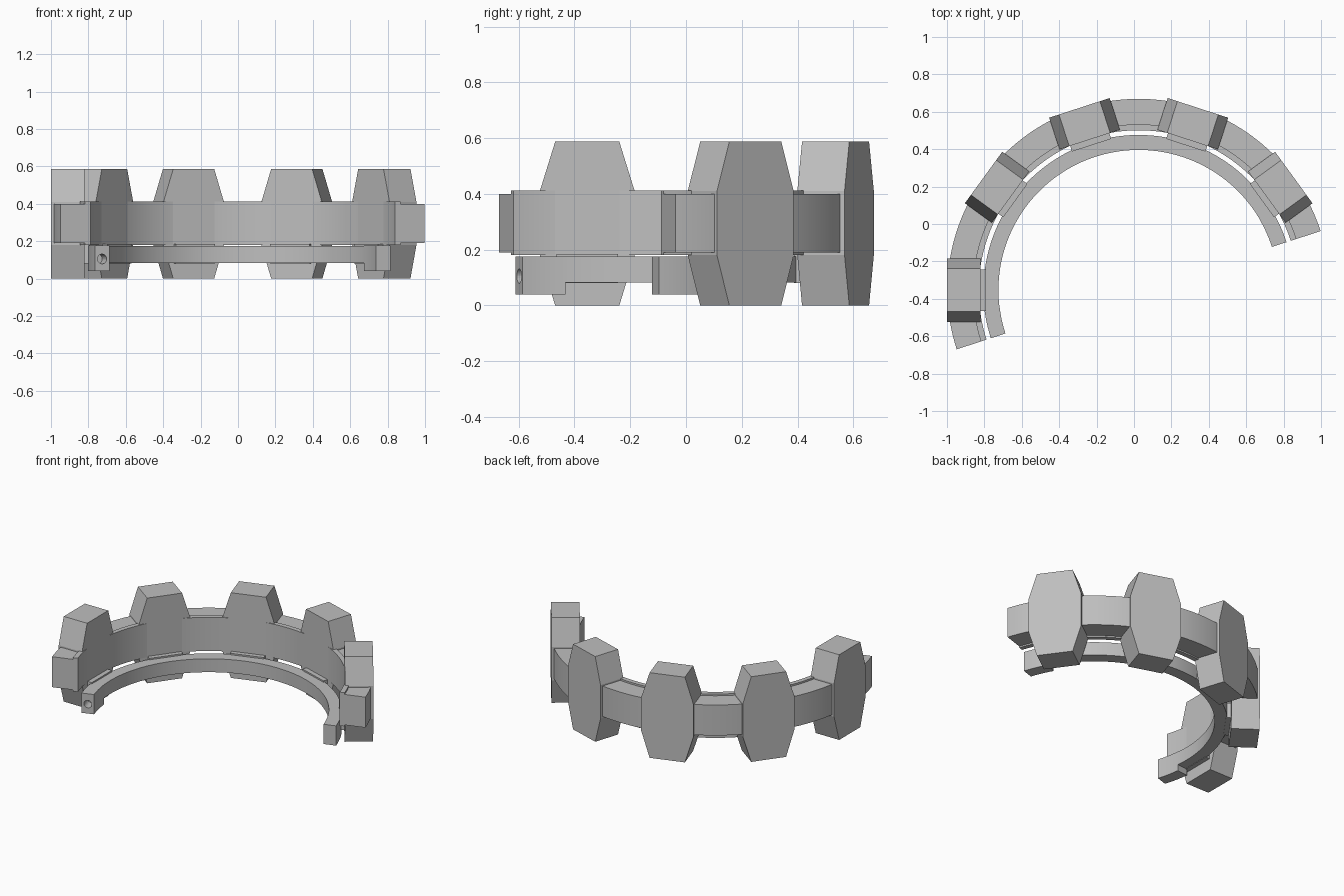
import bpy, bmesh, math
from mathutils import Matrix, Vector

cube = bpy.data.objects.get("Cube")
if cube:
    bpy.data.objects.remove(cube, do_unlink=True)

CENTRE = Vector((0.025, -0.354, 0))
START, END = 18, 198          # the half ring, in degrees
R = 1.025                     # outer radius

grey = bpy.data.materials.new("plain grey")
grey.use_nodes = True
colour = (0.52, 0.52, 0.52, 1)
grey.diffuse_color = colour
grey.node_tree.nodes["Principled BSDF"].inputs["Base Color"].default_value = colour


def finish(name, bm):
    bmesh.ops.recalc_face_normals(bm, faces=bm.faces)
    mesh = bpy.data.meshes.new(name)
    bm.to_mesh(mesh)
    bm.free()
    mesh.materials.append(grey)
    obj = bpy.data.objects.new(name, mesh)
    bpy.context.collection.objects.link(obj)
    return obj


def smooth(obj):
    bpy.ops.object.select_all(action='DESELECT')
    obj.select_set(True)
    bpy.context.view_layer.objects.active = obj
    bpy.ops.object.shade_smooth_by_angle(angle=math.radians(30))


def arc(name, r0, r1, z0, z1, a0=START, a1=END):
    """Rectangular section swept around the centre."""
    bm = bmesh.new()
    steps = max(4, int((a1 - a0) / 2))
    rings = []
    for i in range(steps + 1):
        a = math.radians(a0 + (a1 - a0) * i / steps)
        d = Vector((math.cos(a), math.sin(a), 0))
        rings.append([bm.verts.new(CENTRE + d * r + Vector((0, 0, z)))
                      for r, z in ((r0, z0), (r1, z0), (r1, z1), (r0, z1))])
    for p, q in zip(rings, rings[1:]):
        for k in range(4):
            n = (k + 1) % 4
            bm.faces.new((p[k], p[n], q[n], q[k]))
    bm.faces.new(rings[0])
    bm.faces.new(rings[-1])
    return finish(name, bm)


def slab(name, angle, profile, r0, r1):
    """Tangential/vertical outline extruded along the radius."""
    bm = bmesh.new()
    face = bm.faces.new([bm.verts.new((r0, t, z)) for t, z in profile])
    out = bmesh.ops.extrude_face_region(bm, geom=[face])["geom"]
    bmesh.ops.translate(bm, vec=(r1 - r0, 0, 0),
                        verts=[v for v in out if isinstance(v, bmesh.types.BMVert)])
    bm.transform(Matrix.Translation(CENTRE) @ Matrix.Rotation(math.radians(angle), 4, 'Z'))
    return finish(name, bm)


# Upper band and its slightly taller inner liner
smooth(arc("outer_band", 0.88, R - 0.002, 0.19, 0.40))
smooth(arc("inner_liner", 0.855, 0.887, 0.18, 0.412))

# Lower rail
smooth(arc("lower_rail", 0.75, 0.83, 0.083, 0.175))

# Eight-sided blocks and the ties that join them to the rail
half = [(0.115, 0), (0.17, 0.18), (0.17, 0.41), (0.115, 0.587)]
outline = half + [(-t, z) for t, z in reversed(half)]
tie = [(0.11, 0.08), (0.11, 0.185), (-0.11, 0.185), (-0.11, 0.08)]
for i in range(5):
    angle = 36 * (i + 1)
    slab(f"block_{i + 1}", angle, outline, 0.847, R)
    slab(f"tie_{i + 1}", angle, tie, 0.815, 0.87)

# End lugs with a blind pin hole
for side, a0, a1, tip in (("left", START, START + 12, START),
                          ("right", END - 12, END, END)):
    lug = arc(side + "_end_lug", 0.749, 0.831, 0.04, 0.176, a0, a1)
    rail_end = math.radians(tip)
    radial = Vector((math.cos(rail_end), math.sin(rail_end), 0))
    tangent = Vector((-radial.y, radial.x, 0))
    bm = bmesh.new()
    bmesh.ops.create_cone(bm, cap_ends=True, segments=24,
                          radius1=0.026, radius2=0.026, depth=0.16)
    bm.transform(Matrix.Translation(CENTRE + radial * 0.79 + Vector((0, 0, 0.105)))
                 @ tangent.to_track_quat('Z', 'Y').to_matrix().to_4x4())
    cutter = finish(side + "_hole_cutter", bm)
    cutter.hide_render = True
    cutter.hide_viewport = True
    for target in (lug, bpy.data.objects["lower_rail"]):
        cut = target.modifiers.new("pin hole", 'BOOLEAN')
        cut.operation = 'DIFFERENCE'
        cut.solver = 'EXACT'
        cut.object = cutter
    smooth(lug)
